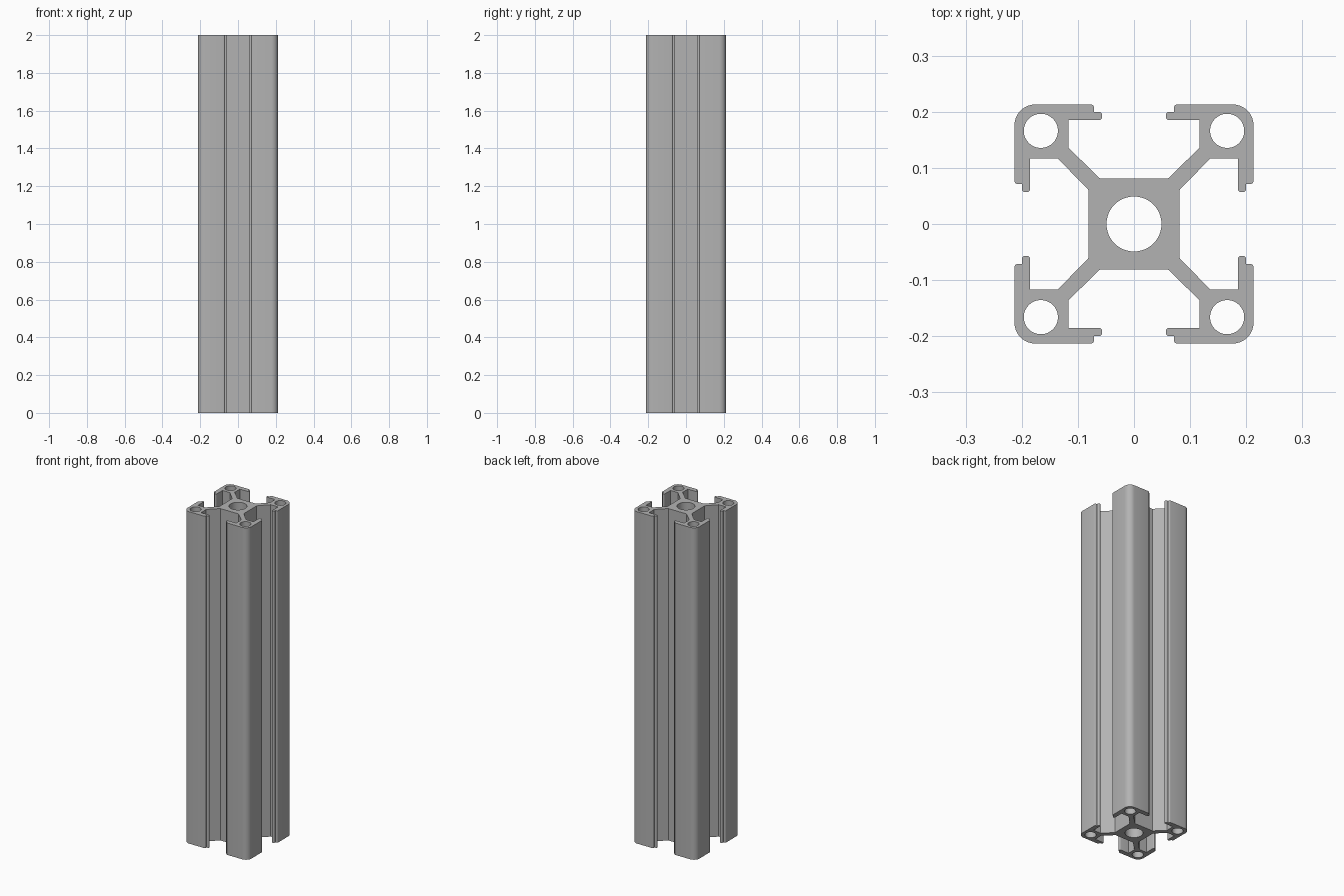
import bpy, bmesh, math

if "Cube" in bpy.data.objects:
    bpy.data.objects.remove(bpy.data.objects["Cube"])

HEIGHT = 2.0
HALF = 0.213        # half width of the extrusion
CORNER_R = 0.037    # outer corner radius


def arc(cx, cy, r, a0, a1, n):
    """n + 1 points along an arc, angles in degrees."""
    out = []
    for i in range(n + 1):
        a = math.radians(a0 + (a1 - a0) * i / n)
        out.append((cx + r * math.cos(a), cy + r * math.sin(a)))
    return out


def circle(cx, cy, r, n):
    return arc(cx, cy, r, 0, 360, n)[:-1]


# Half of one arm: web, pocket, rounded lip, step and outer face
half_arm = [(0.061, 0.0815), (0.117, 0.136), (0.117, 0.185)]
half_arm += arc(0.0625, 0.1905, 0.0055, 270, 180, 4)
half_arm += arc(0.0625, 0.1945, 0.0055, 180, 90, 4)
half_arm += [(0.0715, 0.200)]
half_arm += arc(0.0765, 0.208, 0.005, 180, 90, 4)

# Full arm: half, rounded outer corner, then the half mirrored on the diagonal
c = HALF - CORNER_R
arm = half_arm + arc(c, c, CORNER_R, 90, 0, 10)
arm += [(y, x) for x, y in reversed(half_arm)]

# Four arms around the core
outline = []
for q in range(4):
    for x, y in arm:
        for _ in range(q):
            x, y = y, -x
        outline.append((x, y))

# Centre bore and four corner bores
loops = [outline, circle(0, 0, 0.049, 48)]
for sx in (-1, 1):
    for sy in (-1, 1):
        loops.append(circle(sx * 0.166, sy * 0.166, 0.0305, 32))

# Fill the cross-section and extrude it upward
bm = bmesh.new()
edges = []
for loop in loops:
    vs = [bm.verts.new((x, y, 0)) for x, y in loop]
    edges += [bm.edges.new((vs[i - 1], vs[i])) for i in range(len(vs))]
bmesh.ops.triangle_fill(bm, edges=edges, use_beauty=True, normal=(0, 0, 1))
res = bmesh.ops.extrude_face_region(bm, geom=bm.faces[:], use_keep_orig=True)
top = [v for v in res["geom"] if isinstance(v, bmesh.types.BMVert)]
bmesh.ops.translate(bm, verts=top, vec=(0, 0, HEIGHT))
bmesh.ops.recalc_face_normals(bm, faces=bm.faces[:])

mesh = bpy.data.meshes.new("slotted_rail")
bm.to_mesh(mesh)
bm.free()
rail = bpy.data.objects.new("slotted_rail", mesh)
bpy.context.collection.objects.link(rail)

# Plain aluminium grey
grey = bpy.data.materials.new("aluminium_grey")
grey.diffuse_color = (0.45, 0.45, 0.45, 1)
grey.use_nodes = True
grey.node_tree.nodes["Principled BSDF"].inputs["Base Color"].default_value = grey.diffuse_color
mesh.materials.append(grey)

# Smooth curved walls, keep profile corners sharp
bpy.context.view_layer.objects.active = rail
rail.select_set(True)
bpy.ops.object.shade_smooth_by_angle(angle=math.radians(30))
